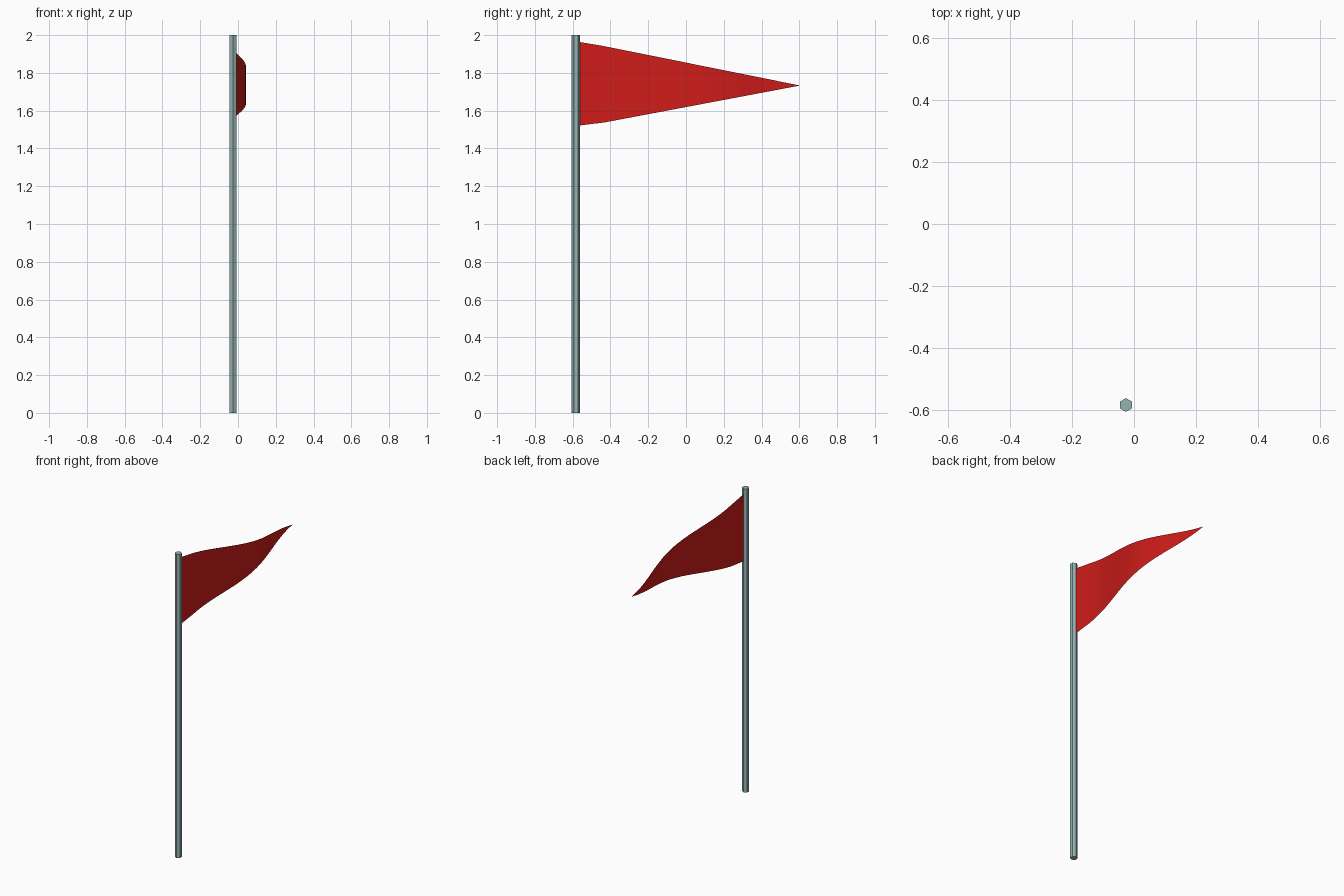
import bpy, bmesh, math

if "Cube" in bpy.data.objects:
    bpy.data.objects.remove(bpy.data.objects["Cube"])

POLE_X, POLE_Y = -0.026, -0.583


def material(name, rgb):
    m = bpy.data.materials.new(name)
    m.diffuse_color = (*rgb, 1)
    m.use_nodes = True
    m.node_tree.nodes["Principled BSDF"].inputs["Base Color"].default_value = m.diffuse_color
    return m


# hexagonal pole, corners pointing along y
bpy.ops.mesh.primitive_cylinder_add(vertices=6, radius=0.022, depth=2,
                                    location=(POLE_X, POLE_Y, 1))
pole = bpy.context.object
pole.name = "pole"
pole.data.materials.append(material("pole_metal", (0.30, 0.44, 0.44)))


def wave(y):
    # flat beside the pole, then one full ripple to the tip
    if y < -0.42:
        return POLE_X
    return 0.008 + 0.034 * math.cos(2 * math.pi * (y - 0.09) / 1.02)


def lerp(a, b, t):
    return a + (b - a) * t


# pennant: a single rippled sheet narrowing to a point
bm = bmesh.new()
KINK, TIP, N = -0.43, 0.604, 20
rows = [(POLE_Y, 1.967, 1.519)]
for i in range(N):
    t = i / N
    rows.append((lerp(KINK, TIP, t), lerp(1.941, 1.733, t), lerp(1.538, 1.733, t)))
pairs = [(bm.verts.new((wave(y), y, top)), bm.verts.new((wave(y), y, low)))
         for y, top, low in rows]
for (t0, b0), (t1, b1) in zip(pairs, pairs[1:]):
    bm.faces.new((b0, b1, t1, t0))
tip = bm.verts.new((wave(TIP), TIP, 1.733))
bm.faces.new((pairs[-1][1], tip, pairs[-1][0]))
for f in bm.faces:
    f.smooth = True
mesh = bpy.data.meshes.new("pennant")
bm.to_mesh(mesh)
bm.free()
mesh.materials.append(material("pennant_red", (0.62, 0.012, 0.01)))
bpy.context.collection.objects.link(bpy.data.objects.new("pennant", mesh))
